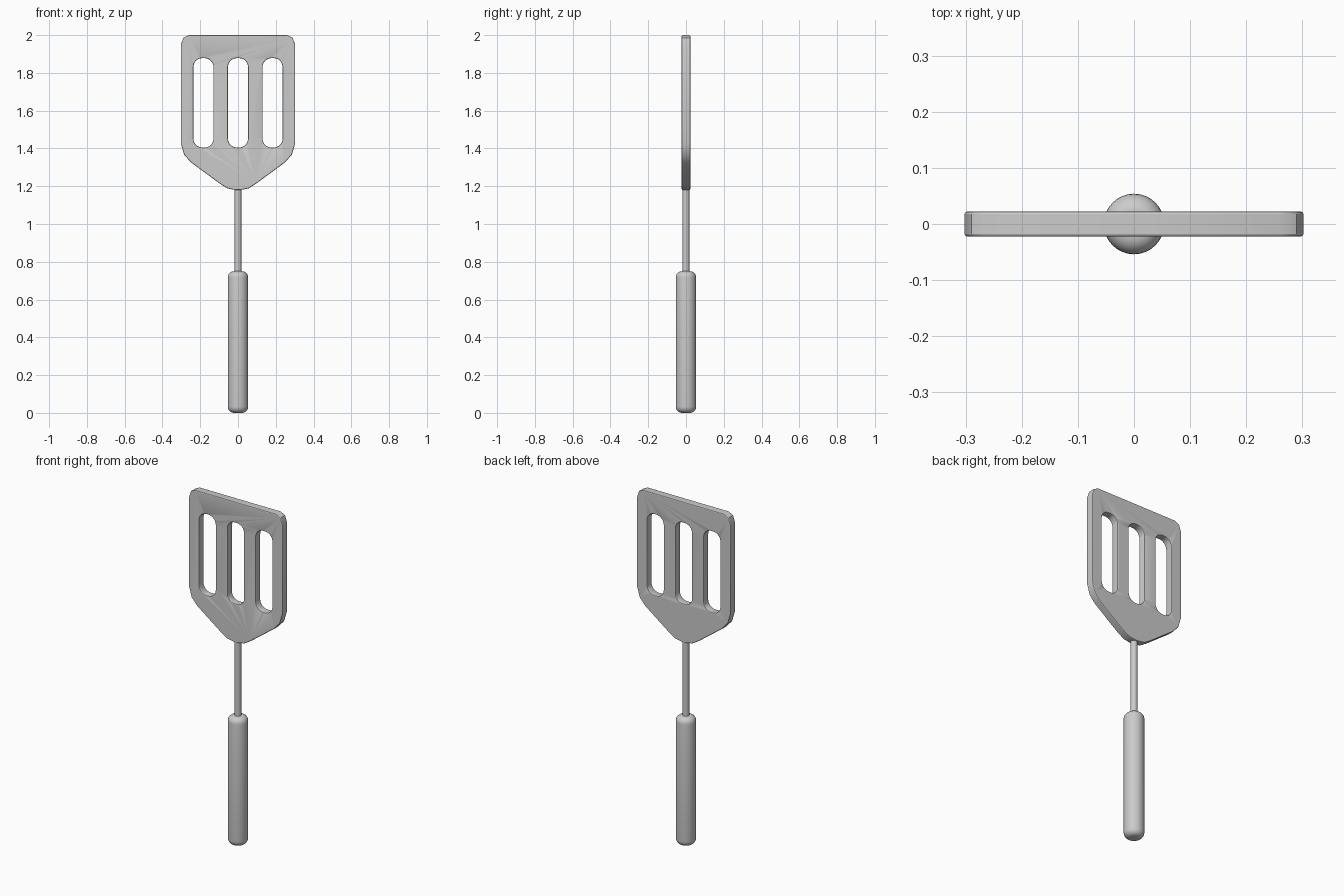
import bpy, bmesh, math

if "Cube" in bpy.data.objects:
    bpy.data.objects.remove(bpy.data.objects["Cube"])


def finish(name, bm, angle=40):
    bmesh.ops.recalc_face_normals(bm, faces=bm.faces)
    me = bpy.data.meshes.new(name)
    bm.to_mesh(me)
    bm.free()
    ob = bpy.data.objects.new(name, me)
    bpy.context.collection.objects.link(ob)
    smooth(ob, angle)
    return ob


def smooth(ob, angle=40):
    bpy.ops.object.select_all(action='DESELECT')
    ob.select_set(True)
    bpy.context.view_layer.objects.active = ob
    bpy.ops.object.shade_smooth_by_angle(angle=math.radians(angle))


def prism(bm, outline, half):
    """Extrude an x-z outline symmetrically along y."""
    face = bm.faces.new([bm.verts.new((x, -half, z)) for x, z in outline])
    geo = bmesh.ops.extrude_face_region(bm, geom=[face], use_keep_orig=True)
    verts = [v for v in geo['geom'] if isinstance(v, bmesh.types.BMVert)]
    bmesh.ops.translate(bm, verts=verts, vec=(0, 2 * half, 0))


def lathe(name, profile, sides):
    bm = bmesh.new()
    vs = [bm.verts.new((r, 0, z)) for r, z in profile]
    es = [bm.edges.new(p) for p in zip(vs, vs[1:])]
    bmesh.ops.spin(bm, geom=vs + es, cent=(0, 0, 0), axis=(0, 0, 1),
                   angle=2 * math.pi, steps=sides)
    bmesh.ops.remove_doubles(bm, verts=bm.verts, dist=1e-5)
    return finish(name, bm)


def slot_outline(cx, z0, z1, hw, r, n=8):
    pts = []
    corners = [(cx + hw - r, z1 - r), (cx - hw + r, z1 - r),
               (cx - hw + r, z0 + r), (cx + hw - r, z0 + r)]
    for k, (x, z) in enumerate(corners):
        for i in range(n + 1):
            a = (k + i / n) * math.pi / 2
            pts.append((x + r * math.cos(a), z + r * math.sin(a)))
    return pts


# Blade: mirrored outline with softened corners
right = [(0.012, 1.18), (0.055, 1.188), (0.098, 1.215), (0.25, 1.327),
         (0.285, 1.367), (0.302, 1.425), (0.302, 1.95), (0.29, 1.985),
         (0.262, 2.0)]
bm = bmesh.new()
prism(bm, right + [(-x, z) for x, z in reversed(right)], 0.0225)
blade = finish("blade", bm)

# Three rounded slots cut through the blade
bm = bmesh.new()
for cx in (-0.183, 0, 0.183):
    prism(bm, slot_outline(cx, 1.405, 1.878, 0.053, 0.047), 0.1)
cutter = finish("slot_cutter", bm)
cutter.hide_render = True

cut = blade.modifiers.new("slots", 'BOOLEAN')
cut.operation = 'DIFFERENCE'
cut.solver = 'EXACT'
cut.object = cutter
bev = blade.modifiers.new("edge_bevel", 'BEVEL')
bev.width = 0.005
bev.segments = 2
bev.limit_method = 'ANGLE'
bev.angle_limit = math.radians(60)
bpy.context.view_layer.objects.active = blade
for m in ("slots", "edge_bevel"):
    bpy.ops.object.modifier_apply(modifier=m)
bpy.data.objects.remove(cutter)
smooth(blade)

# Thin rod joining blade and handle
lathe("rod", [(0, 0.72), (0.018, 0.72), (0.018, 1.2), (0, 1.2)], 24)

# Handle with rounded ends
R, r, H = 0.054, 0.033, 0.75
arc = [(R - r + r * math.sin(a), r - r * math.cos(a))
       for a in (i * math.pi / 12 for i in range(7))]
lathe("handle", [(0, 0)] + arc + [(x, H - z) for x, z in reversed(arc)] + [(0, H)], 32)
